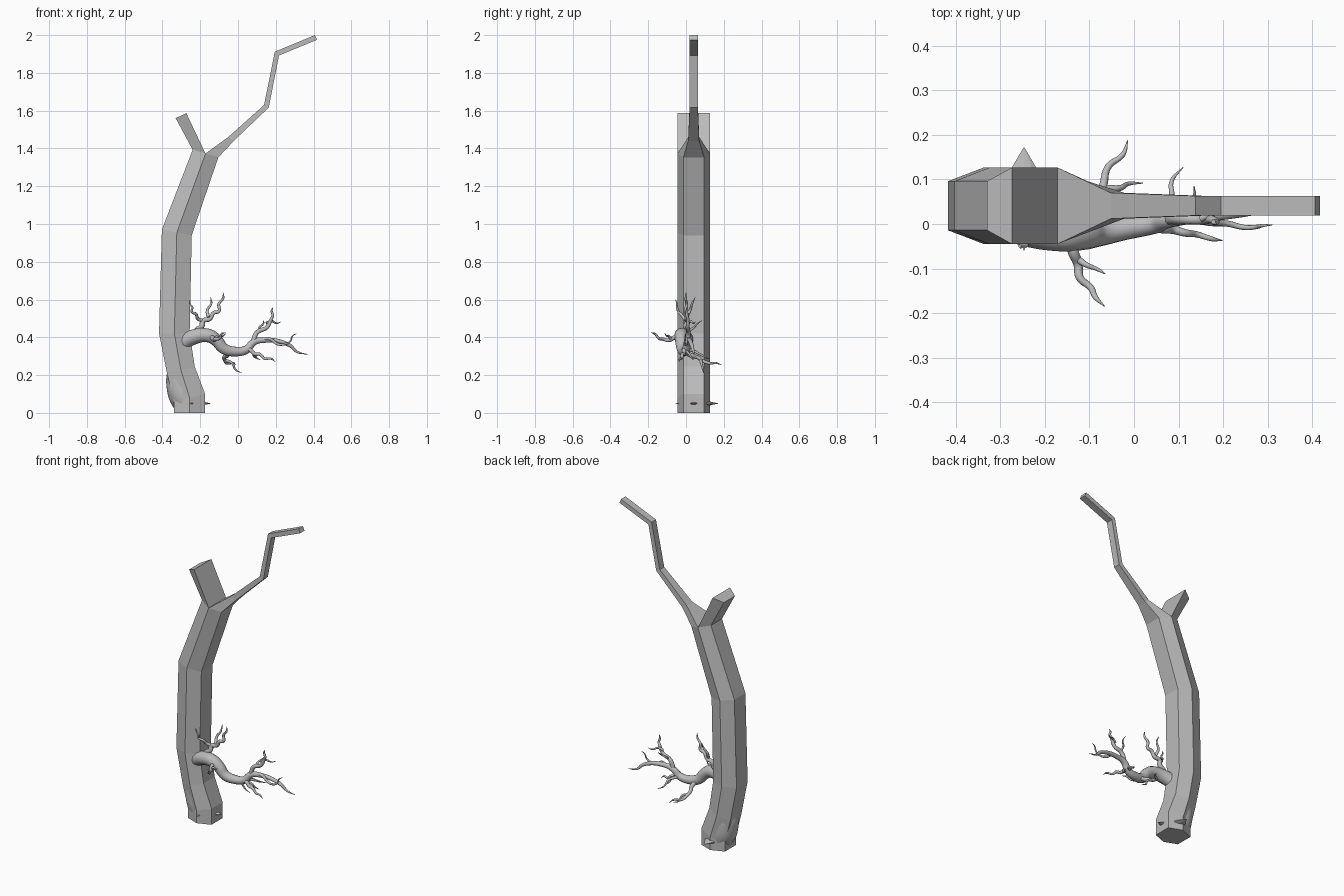
import bpy, bmesh
from mathutils import Vector

if "Cube" in bpy.data.objects:
    bpy.data.objects.remove(bpy.data.objects["Cube"])

bark = bpy.data.materials.new("grey bark")
bark.diffuse_color = (0.5, 0.5, 0.5, 1)
bark.use_nodes = True
bark.node_tree.nodes["Principled BSDF"].inputs["Base Color"].default_value = bark.diffuse_color
YC = 0.041                 # trunk centre line in y
OUT, INN = 0.086, 0.055    # half depths of the six-sided section


def add(name, mesh):
    ob = bpy.data.objects.new(name, mesh)
    bpy.context.collection.objects.link(ob)
    mesh.materials.clear()
    mesh.materials.append(bark)


def tube(name, pts, radii, sides):
    """Smooth tapered tube through points."""
    cu = bpy.data.curves.new(name, 'CURVE')
    cu.dimensions = '3D'
    cu.bevel_depth = 1.0
    cu.bevel_resolution = sides
    cu.resolution_u = 5
    cu.use_fill_caps = True
    sp = cu.splines.new('BEZIER')
    sp.bezier_points.add(len(pts) - 1)
    for bp, p, r in zip(sp.bezier_points, pts, radii):
        bp.co = p
        bp.radius = r
        bp.handle_left_type = bp.handle_right_type = 'AUTO'
    tmp = bpy.data.objects.new("tmp", cu)
    bpy.context.collection.objects.link(tmp)
    bpy.context.view_layer.update()
    me = bpy.data.meshes.new_from_object(
        tmp.evaluated_get(bpy.context.evaluated_depsgraph_get()))
    bpy.data.objects.remove(tmp)
    me.polygons.foreach_set("use_smooth", [True] * len(me.polygons))
    add(name, me)


def twig(name, r, *anchors):
    """Tapering twig that kinks alternately to each side between anchors."""
    pts = [Vector(anchors[0])]
    side = 1
    for a, b in zip(anchors, anchors[1:]):
        a, b = Vector(a), Vector(b)
        d = b - a
        n = d.cross(Vector((.3, 1, .2))).normalized() * d.length * .10
        pts += [a + d * .35 + n * side, a + d * .7 - n * side * .6, b]
        side = -side
    m = len(pts) - 1
    tube(name, pts, [max(r * (1 - .7 * k / m) if k < m else 0, .001)
                     for k in range(m + 1)], 3)


# ---- low-poly trunk: six-sided rings, splitting into a stump and a limb
bm = bmesh.new()


def pair(x, z, half):
    """Front and back vertex of a mirrored pair."""
    return [bm.verts.new((x, YC + s * half, z)) for s in (-1, 1)]


def ring(*pairs):
    return [p[0] for p in pairs] + [p[1] for p in reversed(pairs)]


def bridge(lo, hi):
    for i in range(len(lo)):
        j = (i + 1) % len(lo)
        bm.faces.new((lo[i], lo[j], hi[j], hi[i]))


prev = None
for x, z, tilt, w in [(-.256, 0, 0, .082), (-.256, .08, .02, .082),
                      (-.302, .225, .02, .073), (-.337, .42, 0, .081),
                      (-.324, .955, -.015, .079), (-.172, 1.373, -.02, .068)]:
    L, M, R = pair(x - w, z - tilt, INN), pair(x, z, OUT), pair(x + w, z + tilt, INN)
    cur = ring(L, M, R)
    if prev:
        bridge(prev, cur)
    else:
        bm.faces.new(cur)
    prev = cur

# broken stump on the left half
top = ring(pair(-.330, 1.56, INN), pair(-.274, 1.587, OUT))
bridge(ring(L, M), top)
bm.faces.new(top)

# bent thin limb on the right half
prev = ring(M, R)
for xa, za, xb, zb, h in [(-.052, 1.46, -.022, 1.44, .029),
                          (.138, 1.63, .163, 1.617, .022),
                          (.195, 1.912, .217, 1.892, .022),
                          (.407, 2.0, .418, 1.975, .022)]:
    cur = ring(pair(xa, za, h), pair(xb, zb, h))
    bridge(prev, cur)
    prev = cur
bm.faces.new(prev)
bmesh.ops.recalc_face_normals(bm, faces=bm.faces)
me = bpy.data.meshes.new("trunk")
bm.to_mesh(me)
bm.free()
add("trunk", me)

# ---- smooth core swelling out of the trunk's left foot
tube("root_core", [(-.262, YC, .045), (-.292, YC, .10), (-.307, YC, .18),
                   (-.315, YC, .25), (-.31, .02, .34)],
     [.075, .078, .075, .055, .04], 6)

# ---- flattened root spurs around the foot: direction, reach, width
for i, (dx, dy, reach, w) in enumerate([(0, 1, .131, .05), (1, 0, .105, .045),
                                        (0, -1, .10, .035)]):
    d = Vector((dx, dy, 0))
    rot = d.to_track_quat('Z', 'Y')
    bm = bmesh.new()
    bmesh.ops.create_cone(bm, cap_ends=True, segments=10, radius1=w,
                          radius2=.001, depth=.08)
    for v in bm.verts:
        v.co = Vector((-.247, YC, 0)) + d * (reach - .04) + rot @ v.co
        v.co.z = .05 + v.co.z * .35
    me = bpy.data.meshes.new("root_spur")
    bm.to_mesh(me)
    bm.free()
    add(f"root_spur_{i + 1}", me)

# ---- gnarled smooth side branch
path = [(-.31, .02, .36), (-.24, -.01, .40), (-.16, -.025, .41),
        (-.115, -.025, .385), (-.075, -.02, .34), (-.02, -.01, .325),
        (.045, 0, .335), (.08, .01, .372), (.13, .015, .385),
        (.27, .03, .36), (.315, .04, .322), (.37, .042, .31)]
n = len(path) - 1
tube("side_branch", path, [.001 + .043 * (1 - k / n) ** .9 for k in range(n + 1)], 5)

# ---- twigs off the side branch, each main one followed by its forks
twig("inner_twig", .017, (-.225, -.01, .40), (-.185, .005, .487),
     (-.10, 0, .54), (-.078, 0, .638))
twig("inner_fork_left", .010, (-.185, .005, .487), (-.245, -.04, .535), (-.254, -.055, .60))
twig("inner_fork_right", .010, (-.155, 0, .505), (-.145, .05, .612))
twig("forward_twig", .014, (-.14, -.025, .39), (-.122, -.12, .39), (-.066, -.185, .425))
twig("forward_fork", .008, (-.125, -.08, .39), (-.065, -.112, .42))
twig("backward_twig", .014, (-.065, -.01, .33), (-.068, .09, .275), (-.014, .188, .255))
twig("backward_fork", .009, (-.072, .08, .28), (.02, .092, .212))
twig("lower_twig", .013, (.03, 0, .335), (.115, -.02, .31), (.198, -.037, .27))
twig("lower_fork", .008, (.06, 0, .33), (.12, .04, .28))
twig("lower_fork_back", .009, (.05, .02, .335), (.11, .127, .285))
twig("upper_twig", .014, (.08, .01, .375), (.175, .01, .495), (.185, 0, .558))
twig("upper_fork_right", .008, (.15, .012, .475), (.228, .05, .482))
twig("upper_fork_back", .008, (.115, .01, .43), (.135, .085, .49))
twig("end_fork", .009, (.12, .015, .387), (.25, -.008, .365), (.31, -.002, .42))
